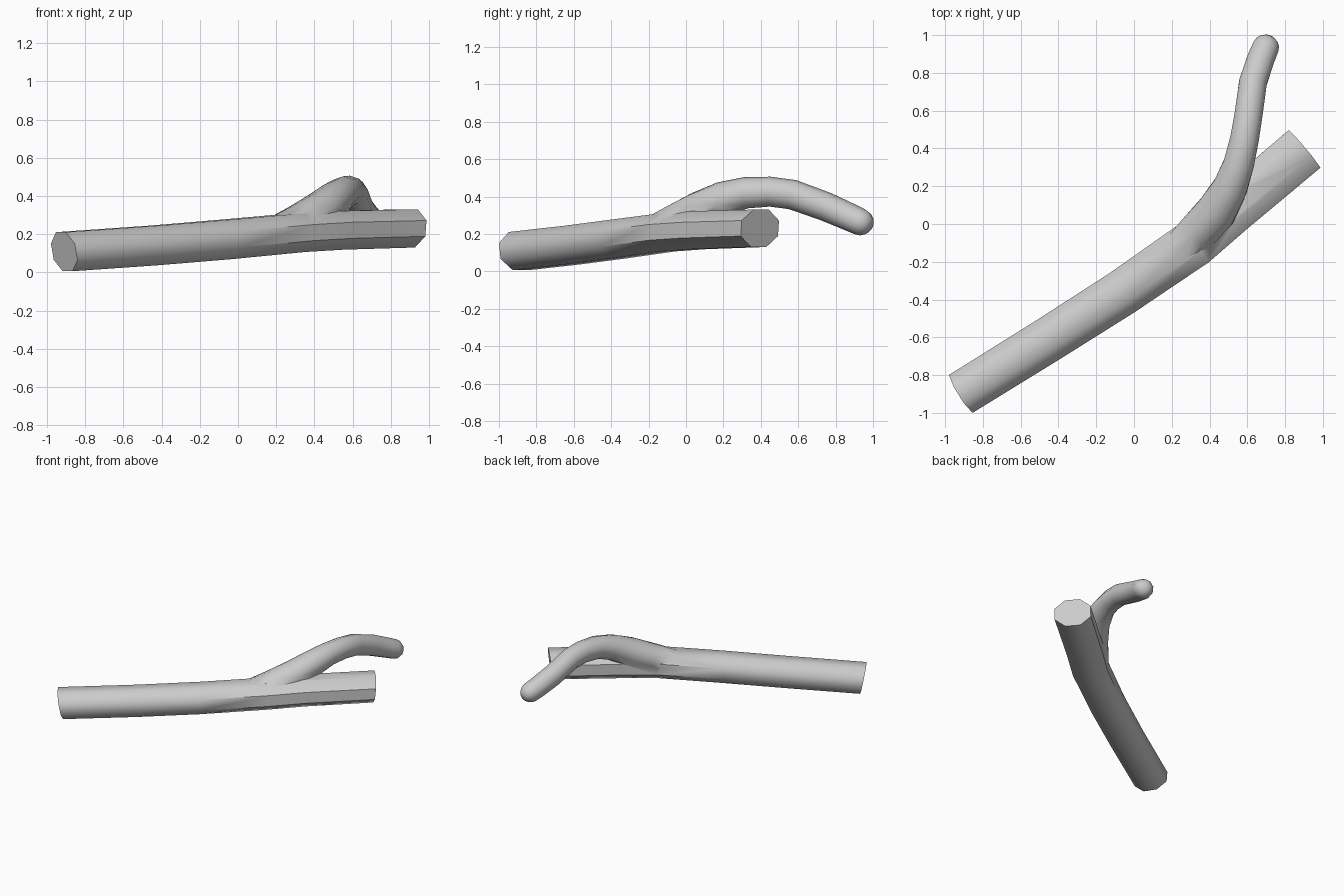
import bpy, bmesh, math
from mathutils import Vector

if "Cube" in bpy.data.objects:
    bpy.data.objects.remove(bpy.data.objects["Cube"])

UP = Vector((0, 0, 1))


def tube(name, rings, sides, upright=False, lean=(0, 0), round_tip=False):
    """Loft elliptical rings (x, y, z, half width, half height) along a path."""
    pts = [Vector(r[:3]) for r in rings]
    sections = []
    for i, r in enumerate(rings):
        t = (pts[min(i + 1, len(pts) - 1)] - pts[max(i - 1, 0)]).normalized()
        side = t.cross(UP).normalized()
        up = UP.copy() if upright else side.cross(t).normalized()
        if i == 0:
            up += t * lean[0]
        if i == len(rings) - 1:
            up += t * lean[1]
        sections.append((pts[i], side, up, r[3], r[4]))
    if round_tip:
        c, side, up, a, b = sections[-1]
        for deg in (25, 48, 70):
            k = math.cos(math.radians(deg))
            sections.append((c + t * a * math.sin(math.radians(deg)), side, up, a * k, b * k))
    bm = bmesh.new()
    loops = []
    for c, side, up, a, b in sections:
        loop = []
        for j in range(sides):
            ang = 2 * math.pi * (j + 0.5) / sides
            loop.append(bm.verts.new(c + side * a * math.cos(ang) + up * b * math.sin(ang)))
        loops.append(loop)
    for l0, l1 in zip(loops, loops[1:]):
        for j in range(sides):
            k = (j + 1) % sides
            bm.faces.new((l0[j], l0[k], l1[k], l1[j]))
    bm.faces.new(loops[0][::-1])
    bm.faces.new(loops[-1])
    bmesh.ops.recalc_face_normals(bm, faces=bm.faces)
    me = bpy.data.meshes.new(name)
    bm.to_mesh(me)
    bm.free()
    ob = bpy.data.objects.new(name, me)
    bpy.context.collection.objects.link(ob)
    return ob


# main log: eight-sided, gently bent
log = tube("log", [
    (-0.91, -0.895, 0.108, 0.128, 0.112),
    (-0.45, -0.61, 0.14, 0.13, 0.112),
    (-0.065, -0.365, 0.172, 0.133, 0.112),
    (0.32, -0.10, 0.208, 0.138, 0.11),
    (0.515, 0.07, 0.22, 0.138, 0.11),
    (0.90, 0.395, 0.23, 0.141, 0.108),
], 8, upright=True, lean=(-0.2, 0.1))

# side branch: rises out of the log, arches over and droops to a round tip
branch = tube("branch", [
    (0.18, -0.20, 0.20, 0.09, 0.085),
    (0.33, -0.05, 0.265, 0.11, 0.10),
    (0.435, 0.065, 0.322, 0.112, 0.105),
    (0.51, 0.195, 0.385, 0.096, 0.095),
    (0.555, 0.32, 0.42, 0.085, 0.084),
    (0.585, 0.45, 0.426, 0.08, 0.08),
    (0.605, 0.57, 0.41, 0.078, 0.08),
    (0.63, 0.75, 0.345, 0.077, 0.078),
    (0.67, 0.87, 0.292, 0.076, 0.075),
    (0.695, 0.93, 0.265, 0.074, 0.073),
], 10, round_tip=True)

# fuse the two into one surface
mod = log.modifiers.new("union", 'BOOLEAN')
mod.operation = 'UNION'
mod.solver = 'EXACT'
mod.object = branch
bpy.context.view_layer.objects.active = log
log.select_set(True)
bpy.ops.object.modifier_apply(modifier=mod.name)
bpy.data.objects.remove(branch)
bpy.ops.object.shade_smooth_by_angle(angle=math.radians(50))
